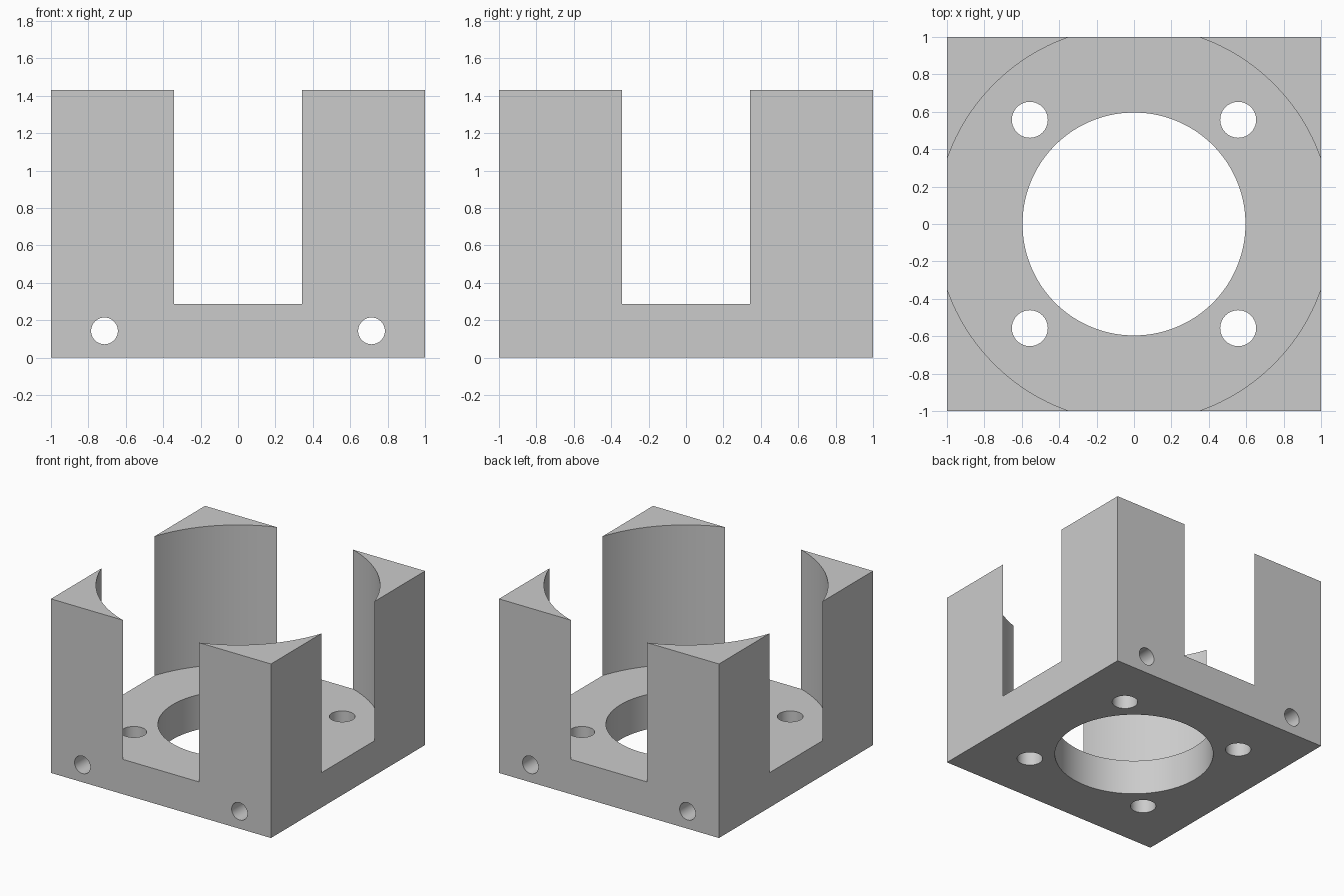
import bpy
import math

default_cube = bpy.data.objects.get("Cube")
if default_cube:
    bpy.data.objects.remove(default_cube, do_unlink=True)

HEIGHT = 1.43       # top of the corner posts
FLOOR = 0.286       # thickness of the base plate
POCKET_R = 1.0575   # wider than the block, so it opens all four sides
BORE_R = 0.596
BOLT_R, BOLT_POS = 0.096, 0.557
CROSS_R, CROSS_X = 0.0715, 0.714

grey = bpy.data.materials.new("plain grey")
grey.use_nodes = True
colour = (0.6, 0.6, 0.6, 1)
grey.diffuse_color = colour
grey.node_tree.nodes["Principled BSDF"].inputs["Base Color"].default_value = colour

# Square block
bpy.ops.mesh.primitive_cube_add(size=2, location=(0, 0, HEIGHT / 2))
body = bpy.context.object
body.name = "corner_post_mount"
body.scale.z = HEIGHT / 2
bpy.ops.object.transform_apply(location=True, rotation=False, scale=True)
body.data.materials.append(grey)


def drill(name, radius, depth, location, along_y=False, sides=64):
    """Cut a round hole through the body."""
    bpy.ops.mesh.primitive_cylinder_add(
        vertices=sides, radius=radius, depth=depth, location=location,
        rotation=(math.pi / 2 if along_y else 0, 0, 0))
    cutter = bpy.context.object
    cutter.name = name
    cutter.hide_render = True
    cutter.data.materials.append(grey)
    cut = body.modifiers.new(name, "BOOLEAN")
    cut.operation = "DIFFERENCE"
    cut.solver = "EXACT"
    cut.object = cutter
    bpy.context.view_layer.objects.active = body
    bpy.ops.object.modifier_apply(modifier=cut.name)
    bpy.data.objects.remove(cutter, do_unlink=True)


# Round pocket leaving four corner posts, then the central bore
drill("pocket_cutter", POCKET_R, 2, (0, 0, FLOOR + 1), sides=180)
drill("bore_cutter", BORE_R, 2, (0, 0, 0), sides=128)

# Vertical bolt holes and horizontal cross holes
for sx in (-1, 1):
    for sy in (-1, 1):
        drill("bolt_cutter", BOLT_R, 1, (sx * BOLT_POS, sy * BOLT_POS, 0.2))
    drill("cross_cutter", CROSS_R, 3, (sx * CROSS_X, 0, FLOOR / 2), along_y=True)

# Smooth round walls, crisp edges
bpy.ops.object.select_all(action="DESELECT")
body.select_set(True)
bpy.context.view_layer.objects.active = body
bpy.ops.object.shade_smooth_by_angle(angle=math.radians(30))
